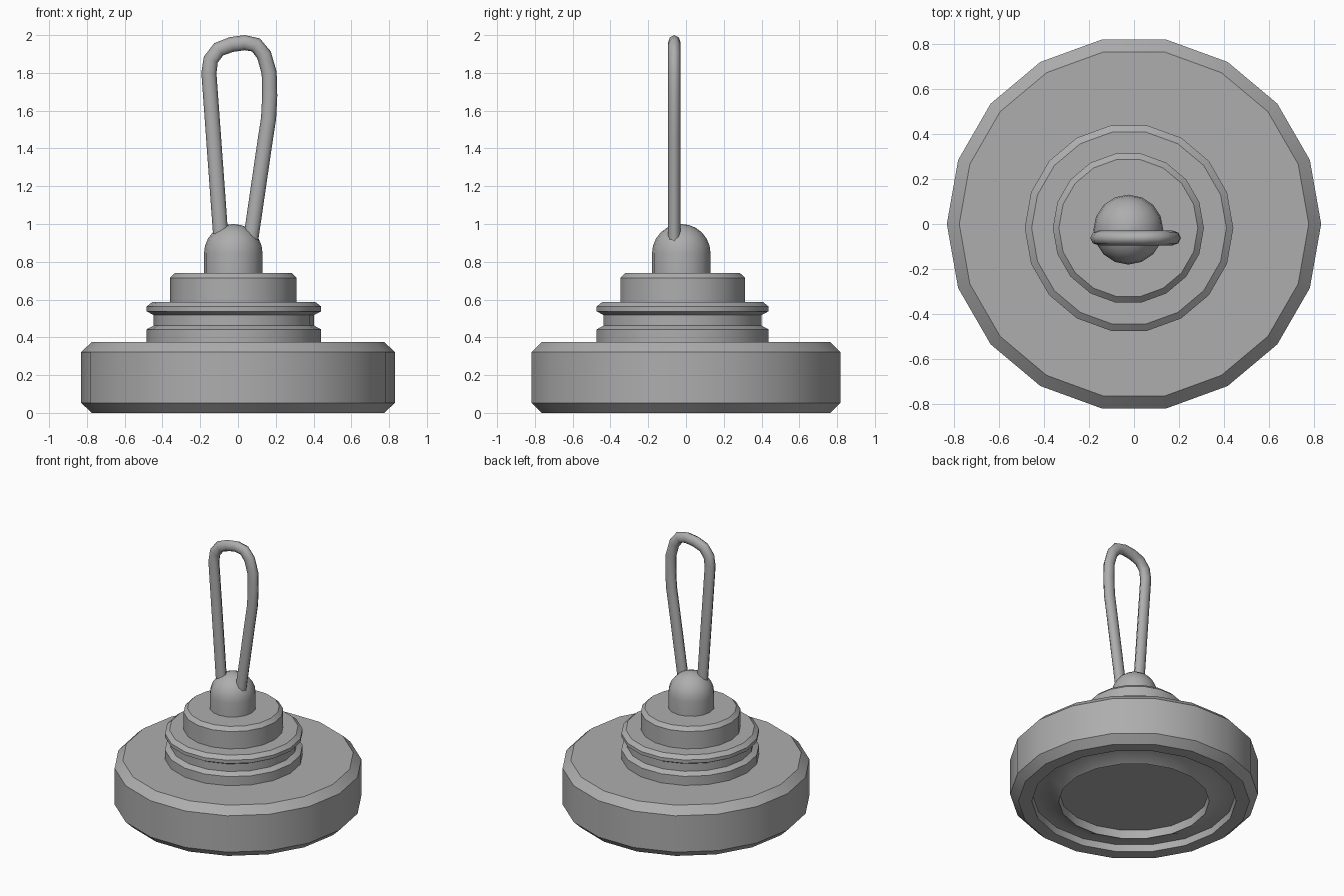
import bpy, bmesh, math

if "Cube" in bpy.data.objects:
    bpy.data.objects.remove(bpy.data.objects["Cube"])

# Shared mid-grey finish
grey = bpy.data.materials.new("mid_grey")
grey.diffuse_color = (0.42, 0.42, 0.42, 1)
grey.use_nodes = True
grey.node_tree.nodes["Principled BSDF"].inputs["Base Color"].default_value = grey.diffuse_color


def smooth(ob, degrees=32):
    bpy.ops.object.select_all(action='DESELECT')
    ob.select_set(True)
    bpy.context.view_layer.objects.active = ob
    bpy.ops.object.shade_smooth_by_angle(angle=math.radians(degrees))


def lathe(name, profile, sides, cx=0.0, cy=0.0):
    """Revolve (radius, z) points about a vertical axis and cap both ends."""
    bm = bmesh.new()
    rings = []
    for r, z in profile:
        rings.append([bm.verts.new((cx + r * math.cos(2 * math.pi * i / sides),
                                    cy + r * math.sin(2 * math.pi * i / sides), z))
                      for i in range(sides)])
    for a, b in zip(rings, rings[1:]):
        for i in range(sides):
            j = (i + 1) % sides
            bm.faces.new((a[i], a[j], b[j], b[i]))
    bm.faces.new(rings[0])
    bm.faces.new(rings[-1])
    bmesh.ops.recalc_face_normals(bm, faces=bm.faces)
    me = bpy.data.meshes.new(name)
    bm.to_mesh(me)
    bm.free()
    me.materials.append(grey)
    ob = bpy.data.objects.new(name, me)
    bpy.context.collection.objects.link(ob)
    smooth(ob)
    return ob


# Wide base, with a sloped ridge and recess underneath
lathe("base", [(0.50, 0.06), (0.505, 0.0), (0.605, 0.05),
               (0.68, 0.05), (0.685, 0.0), (0.775, 0.0), (0.83, 0.053),
               (0.83, 0.322), (0.775, 0.375)], 18)

# Grooved collar
lathe("collar", [(0.4625, 0.36), (0.4625, 0.442), (0.425, 0.462),
                 (0.425, 0.518), (0.4625, 0.538), (0.4625, 0.563),
                 (0.432, 0.587)], 18, -0.022, -0.018)

# Upper step
lathe("upper_step", [(0.335, 0.57), (0.335, 0.715), (0.308, 0.741)],
      18, -0.025, -0.018)

# Domed knob
dome = [(0.155, 0.72)]
for k in range(6):
    a = math.radians(90 * k / 6)
    dome.append((0.155 * math.cos(a), 0.845 + 0.155 * math.sin(a)))
dome.append((0.002, 1.0))
lathe("knob", dome, 16, -0.025, -0.025)

# Wire loop: a flat path swept with a slightly oval section
path = [(-0.086, 0.86), (-0.154, 1.80), (-0.144, 1.87), (-0.102, 1.925),
        (-0.035, 1.950), (0.035, 1.960), (0.095, 1.948), (0.138, 1.895),
        (0.165, 1.80), (0.168, 1.68), (0.162, 1.56), (0.145, 1.45),
        (0.059, 0.86)]
cu = bpy.data.curves.new("loop_path", 'CURVE')
cu.dimensions = '3D'
sp = cu.splines.new('POLY')
sp.points.add(len(path) - 1)
for p, (x, z) in zip(sp.points, path):
    p.co = (x, 0, z, 1)
cu.bevel_depth = 0.040
cu.bevel_resolution = 2
cu.use_fill_caps = True
cu.materials.append(grey)
loop = bpy.data.objects.new("hanging_loop", cu)
bpy.context.collection.objects.link(loop)
loop.location.y = -0.062
loop.scale.y = 0.84
bpy.ops.object.select_all(action='DESELECT')
loop.select_set(True)
bpy.context.view_layer.objects.active = loop
bpy.ops.object.convert(target='MESH')
smooth(bpy.context.view_layer.objects.active, 50)
